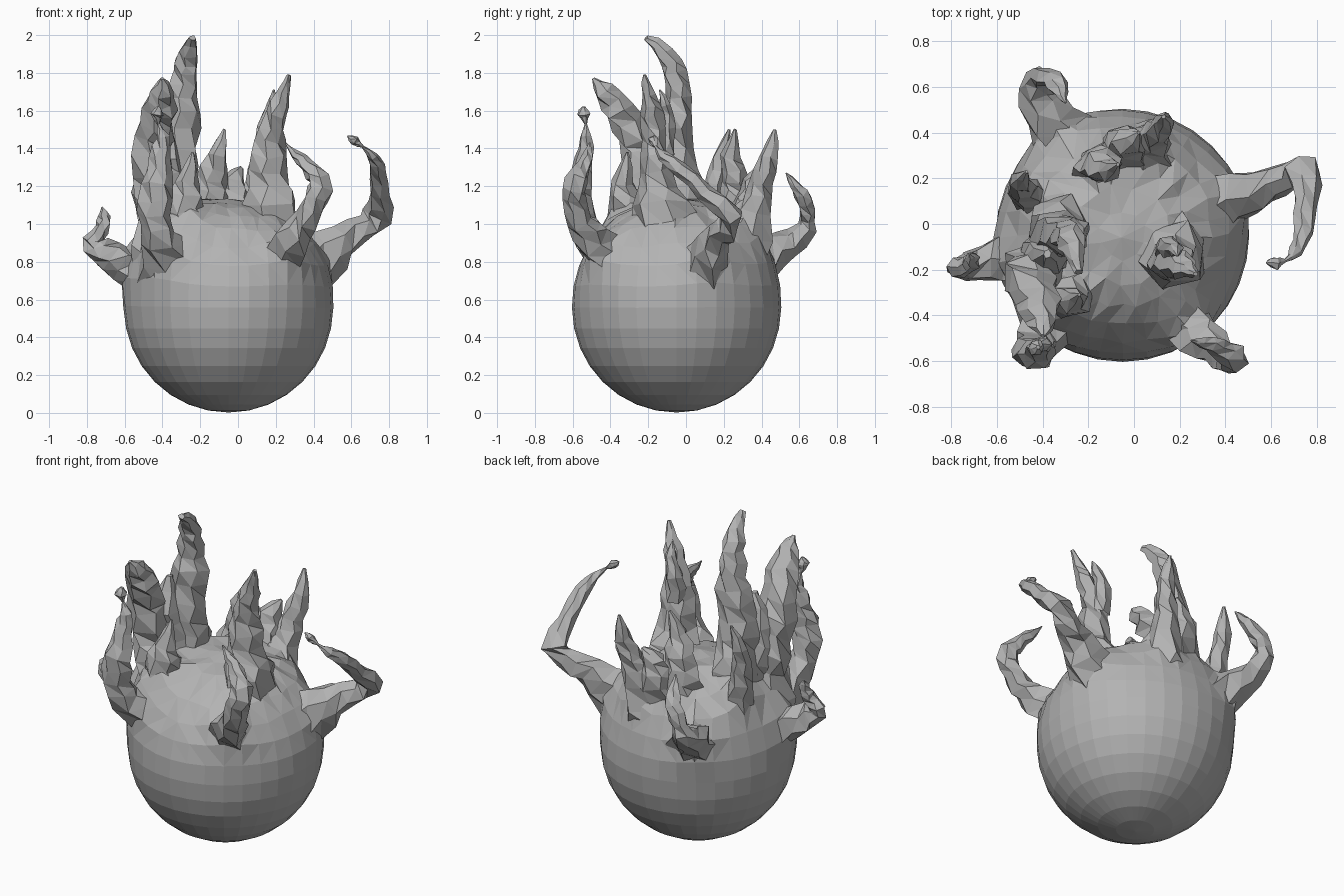
import bpy, bmesh, math, random
from mathutils import Vector

random.seed(7)
C, R = Vector((-0.05, -0.05, 0.555)), 0.553

grey = bpy.data.materials.new("stone grey")
grey.diffuse_color = (0.45, 0.45, 0.45, 1)

# Flame tongues: each point is x, y, z, radius
FLAMES = {}
FLAMES["right_hooked_flame"] = [
    (0.33, 0.09, 0.74, .19), (0.48, 0.12, 0.86, .13), (0.62, 0.18, 0.96, .085), (0.74, 0.24, 1.04, .075),
    (0.75, 0.10, 1.17, .055), (0.74, -0.03, 1.29, .045), (0.71, -0.12, 1.36, .03), (0.66, -0.16, 1.41, .008),
    (0.62, -0.17, 1.44, .03), (0.58, -0.17, 1.465, .004)]
FLAMES["back_left_flame"] = [
    (-0.30, 0.32, 0.74, .18), (-0.38, 0.47, 0.85, .11), (-0.42, 0.60, 0.93, .075),
    (-0.41, 0.645, 1.03, .05), (-0.35, 0.63, 1.12, .05), (-0.32, 0.58, 1.20, .035), (-0.30, 0.53, 1.27, .004)]
FLAMES["left_flame"] = [
    (-0.48, -0.12, 0.70, .17), (-0.62, -0.16, 0.79, .10), (-0.73, -0.19, 0.86, .07),
    (-0.77, -0.19, 0.91, .05), (-0.72, -0.18, 0.97, .04), (-0.71, -0.15, 1.04, .035), (-0.72, -0.13, 1.09, .004)]
FLAMES["front_right_flame"] = [
    (0.20, -0.38, 0.80, .15), (0.29, -0.49, 0.91, .10), (0.36, -0.56, 1.02, .075), (0.42, -0.60, 1.14, .07),
    (0.43, -0.58, 1.23, .06), (0.37, -0.54, 1.31, .045), (0.30, -0.52, 1.37, .025), (0.25, -0.51, 1.43, .004)]
FLAMES["front_left_flame"] = [
    (-0.36, -0.38, 0.78, .20), (-0.42, -0.50, 0.92, .11), (-0.44, -0.55, 1.06, .09), (-0.43, -0.57, 1.20, .08),
    (-0.41, -0.54, 1.34, .06), (-0.40, -0.53, 1.46, .035), (-0.42, -0.53, 1.53, .008),
    (-0.43, -0.54, 1.58, .04), (-0.42, -0.54, 1.62, .01)]
FLAMES["tallest_flame"] = [
    (-0.32, -0.02, 0.88, .22), (-0.33, -0.02, 1.10, .15), (-0.33, -0.04, 1.30, .12), (-0.31, -0.05, 1.50, .11),
    (-0.29, -0.04, 1.67, .085), (-0.28, -0.06, 1.80, .07), (-0.26, -0.11, 1.91, .055), (-0.24, -0.21, 1.985, .02)]
FLAMES["tower_web"] = [
    (-0.35, -0.12, 0.95, .18), (-0.38, -0.13, 1.15, .12), (-0.40, -0.14, 1.35, .10), (-0.38, -0.13, 1.55, .02)]
FLAMES["forward_leaning_flame"] = [
    (-0.37, -0.20, 0.85, .24), (-0.42, -0.20, 1.08, .14), (-0.45, -0.21, 1.28, .13), (-0.45, -0.27, 1.46, .11),
    (-0.42, -0.35, 1.60, .09), (-0.40, -0.43, 1.70, .06), (-0.40, -0.49, 1.77, .01)]
FLAMES["right_tall_flame"] = [
    (0.17, -0.10, 0.92, .24), (0.18, -0.13, 1.10, .15), (0.16, -0.15, 1.28, .10), (0.17, -0.16, 1.44, .08),
    (0.20, -0.18, 1.58, .065), (0.24, -0.20, 1.69, .04), (0.27, -0.22, 1.79, .01)]
FLAMES["right_tall_flame_fork"] = [
    (0.15, -0.12, 1.38, .06), (0.15, -0.10, 1.52, .05), (0.18, -0.11, 1.63, .035), (0.19, -0.14, 1.71, .005)]
FLAMES["back_flame"] = [
    (-0.13, 0.22, 0.92, .19), (-0.15, 0.27, 1.10, .10), (-0.14, 0.26, 1.24, .08),
    (-0.11, 0.24, 1.36, .06), (-0.07, 0.26, 1.50, .01)]
FLAMES["back_web"] = [
    (-0.04, 0.28, 0.95, .14), (-0.04, 0.34, 1.10, .10), (-0.03, 0.37, 1.22, .07), (0.02, 0.40, 1.30, .01)]
FLAMES["far_back_flame"] = [
    (0.05, 0.30, 0.90, .19), (0.07, 0.37, 1.08, .10), (0.10, 0.40, 1.22, .07),
    (0.13, 0.44, 1.35, .055), (0.13, 0.47, 1.50, .01)]
FLAMES["left_back_flame"] = [
    (-0.40, 0.08, 0.86, .17), (-0.46, 0.12, 1.05, .08), (-0.49, 0.15, 1.20, .065),
    (-0.50, 0.18, 1.35, .05), (-0.47, 0.23, 1.50, .008)]
FLAMES["short_front_flame"] = [
    (-0.26, -0.28, 0.90, .18), (-0.28, -0.32, 1.08, .11), (-0.27, -0.33, 1.22, .07), (-0.24, -0.31, 1.38, .008)]


def finish(bm, name):
    bmesh.ops.recalc_face_normals(bm, faces=bm.faces)
    me = bpy.data.meshes.new(name)
    bm.to_mesh(me)
    bm.free()
    me.materials.append(grey)
    bpy.context.collection.objects.link(bpy.data.objects.new(name, me))


def smooth_path(pts):
    """Catmull-Rom midpoints between the given points."""
    p = [Vector(q) for q in pts]
    out = []
    for i in range(len(p) - 1):
        a, b, c, d = p[max(i - 1, 0)], p[i], p[i + 1], p[min(i + 2, len(p) - 1)]
        out += [b, (b + c) * 0.5625 - (a + d) * 0.0625]
    return out + [p[-1]]


def flame(name, pts, sides=6):
    path = smooth_path(pts)
    bm = bmesh.new()
    u, rings = Vector((1, 0.2, 0)), []
    for i, q in enumerate(path):
        t = path[min(i + 1, len(path) - 1)] - path[max(i - 1, 0)]
        t = Vector(t[:3]).normalized()
        u = (u - t * u.dot(t)).normalized()
        v = t.cross(u)
        r = max(q[3], 0.004)
        ring = []
        for k in range(sides):
            a = math.tau * (k + 0.25 * (i % 2)) / sides
            rr = r * random.uniform(0.8, 1.2)
            ring.append(bm.verts.new(Vector(q[:3]) + u * math.cos(a) * rr
                                     + v * math.sin(a) * rr * 0.9
                                     + t * random.uniform(-0.2, 0.2) * r))
        rings.append(ring)
    for a, b in zip(rings, rings[1:]):
        for k in range(sides):
            n = (k + 1) % sides
            bm.faces.new((a[k], a[n], b[k]))
            bm.faces.new((a[n], b[n], b[k]))
    bm.faces.new(rings[-1])
    finish(bm, name)


# Ball body: clean rings below, crumpled and drawn up into flared roots above
bm = bmesh.new()
bmesh.ops.create_uvsphere(bm, u_segments=32, v_segments=16, radius=R)
bmesh.ops.translate(bm, verts=bm.verts, vec=C)
bmesh.ops.remove_doubles(bm, verts=[v for v in bm.verts if v.co.z > 0.9], dist=0.06)
roots = []
for name, pts in FLAMES.items():
    if not name.endswith(("fork", "web")):
        p = C + (Vector(pts[0][:3]) - C).normalized() * R
        roots.append((p, Vector(pts[1][:3]) * 0.8 + Vector(pts[2][:3]) * 0.2 - p))
for v in bm.verts:
    base = v.co.copy()
    if base.z > 0.5:
        w = [math.exp(-(base - p).length / 0.1) for p, d in roots]
        total = sum((d * k for (p, d), k in zip(roots, w)), Vector())
        v.co += total / max(1, sum(w)) * min(1, (base.z - 0.5) / 0.12)
    if base.z > 0.78:
        v.co += Vector([random.uniform(-0.012, 0.012) for _ in range(3)])
    v.co.z = max(v.co.z, 0)
bmesh.ops.triangulate(bm, faces=[f for f in bm.faces if f.calc_center_median().z > 0.72])
finish(bm, "ball_body")

# Tongues start inside the ball so the joints stay hidden
for name, pts in FLAMES.items():
    if not name.endswith("fork"):
        x, y, z, r = pts[0]
        q = Vector((x, y, z)).lerp(C, 0.12)
        pts[0] = (q.x, q.y, q.z, r)
    flame(name, pts)
